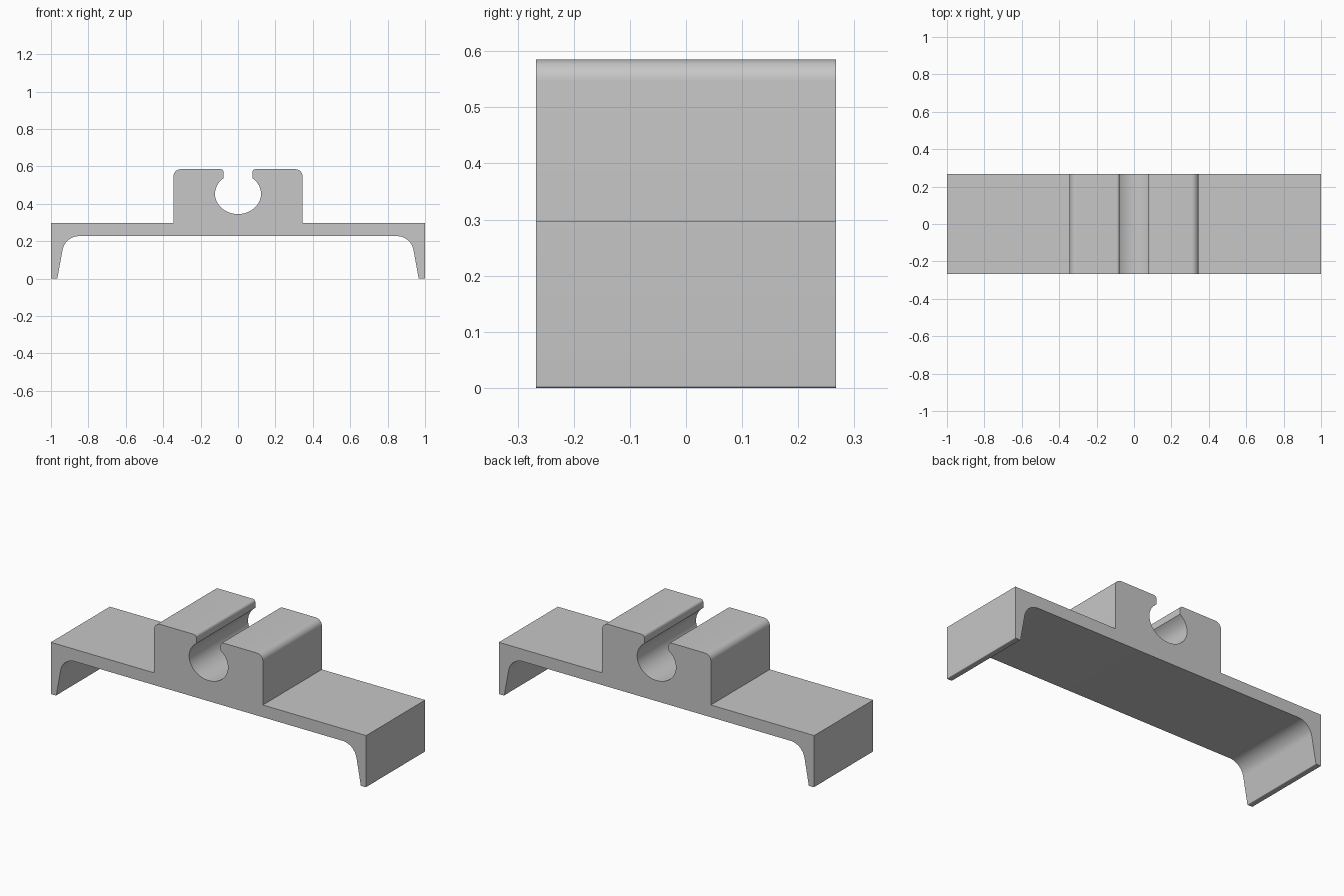
import bpy
import bmesh
import math
from mathutils import Vector

cube = bpy.data.objects.get("Cube")
if cube:
    bpy.data.objects.remove(cube, do_unlink=True)

HALF_DEPTH = 0.267


def fillet(prev, corner, nxt, radius, steps=10):
    """Tangent arc that rounds a profile corner."""
    p, c, n = Vector(prev), Vector(corner), Vector(nxt)
    a, b = (p - c).normalized(), (n - c).normalized()
    half_angle = a.angle(b) / 2
    centre = c + (a + b).normalized() * (radius / math.sin(half_angle))
    reach = radius / math.tan(half_angle)
    start, end = c + a * reach - centre, c + b * reach - centre
    points = []
    for i in range(steps + 1):
        angle = math.atan2(start.y, start.x)
        sweep = math.atan2(start.x * end.y - start.y * end.x, start.dot(end))
        angle += sweep * i / steps
        points.append((centre.x + radius * math.cos(angle),
                       centre.y + radius * math.sin(angle)))
    return points


# Elliptical channel, from its lowest point up to the slot
RX, RZ, CZ, SLOT = 0.123, 0.108, 0.453, 0.077
stop = math.pi - math.asin(SLOT / RX)
channel = [(RX * math.sin(stop * i / 24), CZ - RZ * math.cos(stop * i / 24))
           for i in range(25)]

# Corners of the right half of the section, each with a rounding radius
corners = [
    ((SLOT, 0.585), 0.016),
    ((0.345, 0.585), 0.038),
    ((0.345, 0.297), 0),
    ((1.0, 0.297), 0),
    ((1.0, 0.0), 0.004),
    ((0.966, 0.0), 0.004),
    ((0.925, 0.227), 0.09),
]
underside = (0.0, 0.227)
path = [channel[-1]] + [c for c, r in corners] + [underside]
half = list(channel)
for i, (corner, radius) in enumerate(corners, 1):
    if radius:
        half += fillet(path[i - 1], corner, path[i + 1], radius)
    else:
        half.append(corner)

# Mirror the half section into one closed outline
outline = half + [(-x, z) for x, z in reversed(half[1:])]

# Extrude the section along the depth
bm = bmesh.new()
face = bm.faces.new([bm.verts.new((x, -HALF_DEPTH, z)) for x, z in outline])
result = bmesh.ops.extrude_face_region(bm, geom=[face], use_keep_orig=True)
moved = [g for g in result["geom"] if isinstance(g, bmesh.types.BMVert)]
bmesh.ops.translate(bm, vec=(0, 2 * HALF_DEPTH, 0), verts=moved)
bmesh.ops.recalc_face_normals(bm, faces=bm.faces[:])
mesh = bpy.data.meshes.new("clip_bracket")
bm.to_mesh(mesh)
bm.free()

# Single grey material
grey = bpy.data.materials.new("plain grey")
grey.use_nodes = True
colour = (0.57, 0.57, 0.57, 1)
grey.diffuse_color = colour
grey.node_tree.nodes["Principled BSDF"].inputs["Base Color"].default_value = colour
mesh.materials.append(grey)

bracket = bpy.data.objects.new("clip_bracket", mesh)
bpy.context.collection.objects.link(bracket)
bpy.ops.object.select_all(action="DESELECT")
bracket.select_set(True)
bpy.context.view_layer.objects.active = bracket
bpy.ops.object.shade_smooth_by_angle(angle=math.radians(30))
